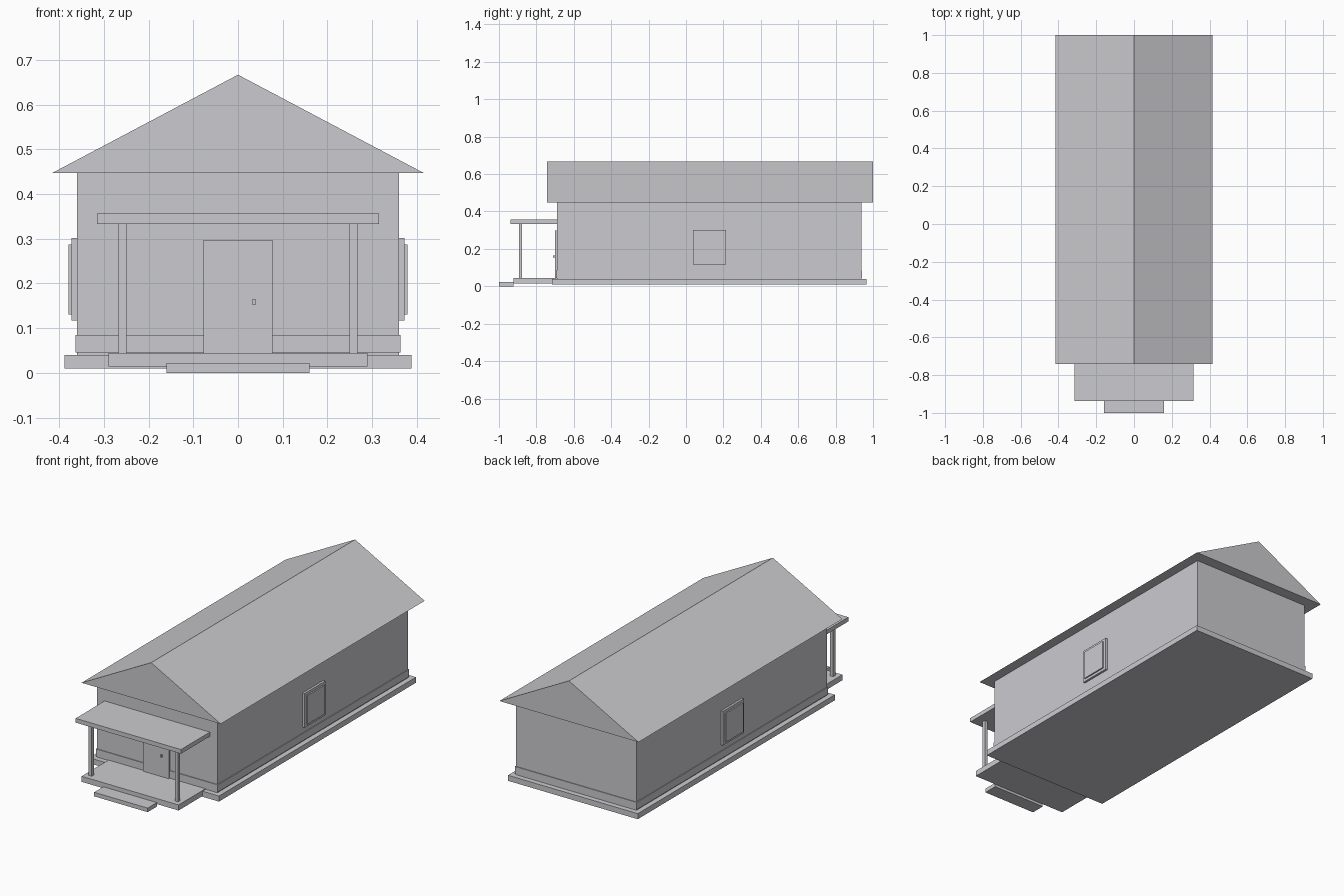
import bpy
import bmesh
from mathutils import Matrix, Vector

cube = bpy.data.objects.get("Cube")
if cube:
    bpy.data.objects.remove(cube, do_unlink=True)

# One plain grey for the whole building
grey = bpy.data.materials.new("light grey")
grey.use_nodes = True
colour = (0.60, 0.60, 0.63, 1)
grey.diffuse_color = colour
grey.node_tree.nodes["Principled BSDF"].inputs["Base Color"].default_value = colour


def add_object(name, bm):
    mesh = bpy.data.meshes.new(name)
    bmesh.ops.recalc_face_normals(bm, faces=bm.faces)
    bm.to_mesh(mesh)
    bm.free()
    mesh.materials.append(grey)
    obj = bpy.data.objects.new(name, mesh)
    bpy.context.scene.collection.objects.link(obj)
    return obj


def box(name, x, y, z):
    """Box from (min, max) ranges on each axis."""
    low, high = (Vector(c) for c in zip(x, y, z))
    size = high - low
    bm = bmesh.new()
    bmesh.ops.create_cube(
        bm, size=1,
        matrix=Matrix.Translation((low + high) / 2) @ Matrix.Diagonal((*size, 1)))
    return add_object(name, bm)


def centred(half):
    return (-half, half)


# Base and walls
box("foundation_slab", centred(0.388), (-0.717, 0.966), (0.01, 0.04))
box("walls", centred(0.36), (-0.69, 0.938), (0.04, 0.45))
box("wall_skirting", centred(0.364), (-0.694, 0.942), (0.045, 0.085))

# Solid gable roof, extruded along its ridge
ROOF_FRONT, ROOF_BACK = -0.742, 1.0
bm = bmesh.new()
gable = bm.faces.new([bm.verts.new((x, ROOF_FRONT, z))
                      for x, z in ((-0.416, 0.447), (0.416, 0.447), (0, 0.667))])
extruded = bmesh.ops.extrude_face_region(bm, geom=[gable], use_keep_orig=True)
bmesh.ops.translate(
    bm, vec=(0, ROOF_BACK - ROOF_FRONT, 0),
    verts=[v for v in extruded["geom"] if isinstance(v, bmesh.types.BMVert)])
add_object("gable_roof", bm)

# Porch
box("porch_floor", centred(0.29), (-0.922, -0.69), (0.014, 0.044))
box("porch_step", centred(0.16), (-1.0, -0.922), (0.0, 0.022))
box("porch_canopy", centred(0.315), (-0.937, -0.69), (0.333, 0.356))

# Front door
box("front_door", centred(0.077), (-0.701, -0.69), (0.044, 0.297))
box("door_handle", (0.031, 0.04), (-0.711, -0.701), (0.153, 0.164))

# Porch posts and side windows, one on each side
for side, sign in (("left", 1), ("right", -1)):
    def span(a, b):
        return tuple(sorted((sign * a, sign * b)))
    box(side + "_porch_post", span(0.249, 0.267), (-0.894, -0.876), (0.044, 0.333))
    box(side + "_window_frame", span(0.355, 0.372), (0.037, 0.215), (0.117, 0.302))
    box(side + "_window_pane", span(0.36, 0.379), (0.052, 0.2), (0.131, 0.287))
